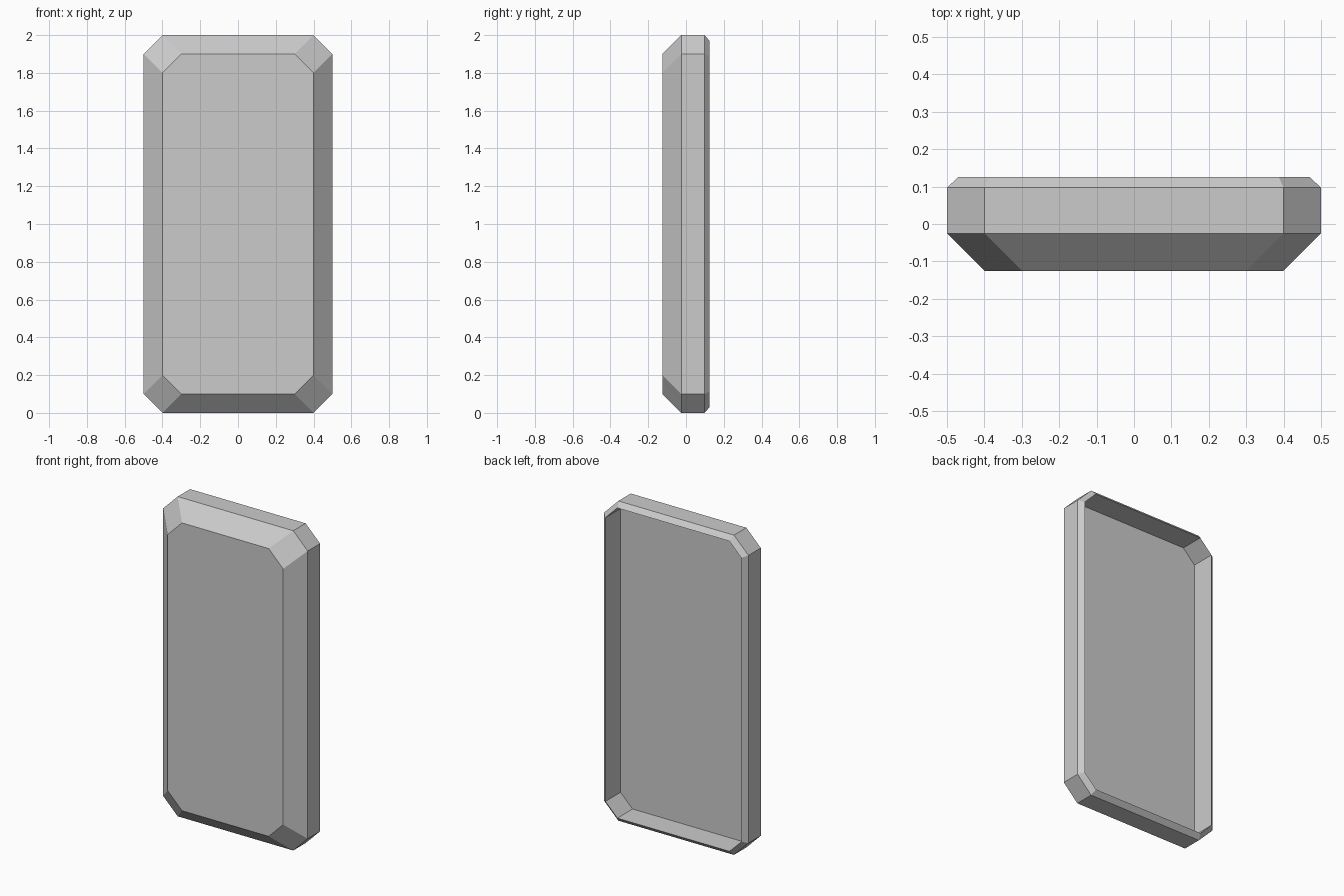
import bpy, bmesh

if "Cube" in bpy.data.objects:
    bpy.data.objects.remove(bpy.data.objects["Cube"])

HALF_W, HEIGHT = 0.5, 2.0


def octagon(bm, inset, cut, y):
    """Rectangle outline inset from the overall size, with corners cut off."""
    x, lo, hi = HALF_W - inset, inset, HEIGHT - inset
    pts = [(x - cut, lo), (x, lo + cut), (x, hi - cut), (x - cut, hi),
           (cut - x, hi), (-x, hi - cut), (-x, lo + cut), (cut - x, lo)]
    return [bm.verts.new((px, y, pz)) for px, pz in pts]


# cross-section from front face, around the rim, into the back recess:
# inset, corner cut, depth
profile = [(0.10, 0.10, -0.125),
           (0.00, 0.10, -0.025),
           (0.00, 0.10, 0.097),
           (0.03, 0.0824, 0.125),
           (0.03, 0.0824, -0.025)]

bm = bmesh.new()
rings = [octagon(bm, *p) for p in profile]
for a, b in zip(rings, rings[1:]):
    for i in range(8):
        j = (i + 1) % 8
        bm.faces.new((a[i], a[j], b[j], b[i]))

# front panel and recess floor
bm.faces.new(rings[0])
bm.faces.new(rings[-1])
bmesh.ops.recalc_face_normals(bm, faces=bm.faces)

mesh = bpy.data.meshes.new("chamfered_panel")
bm.to_mesh(mesh)
bm.free()
bpy.context.collection.objects.link(bpy.data.objects.new("chamfered_panel", mesh))
